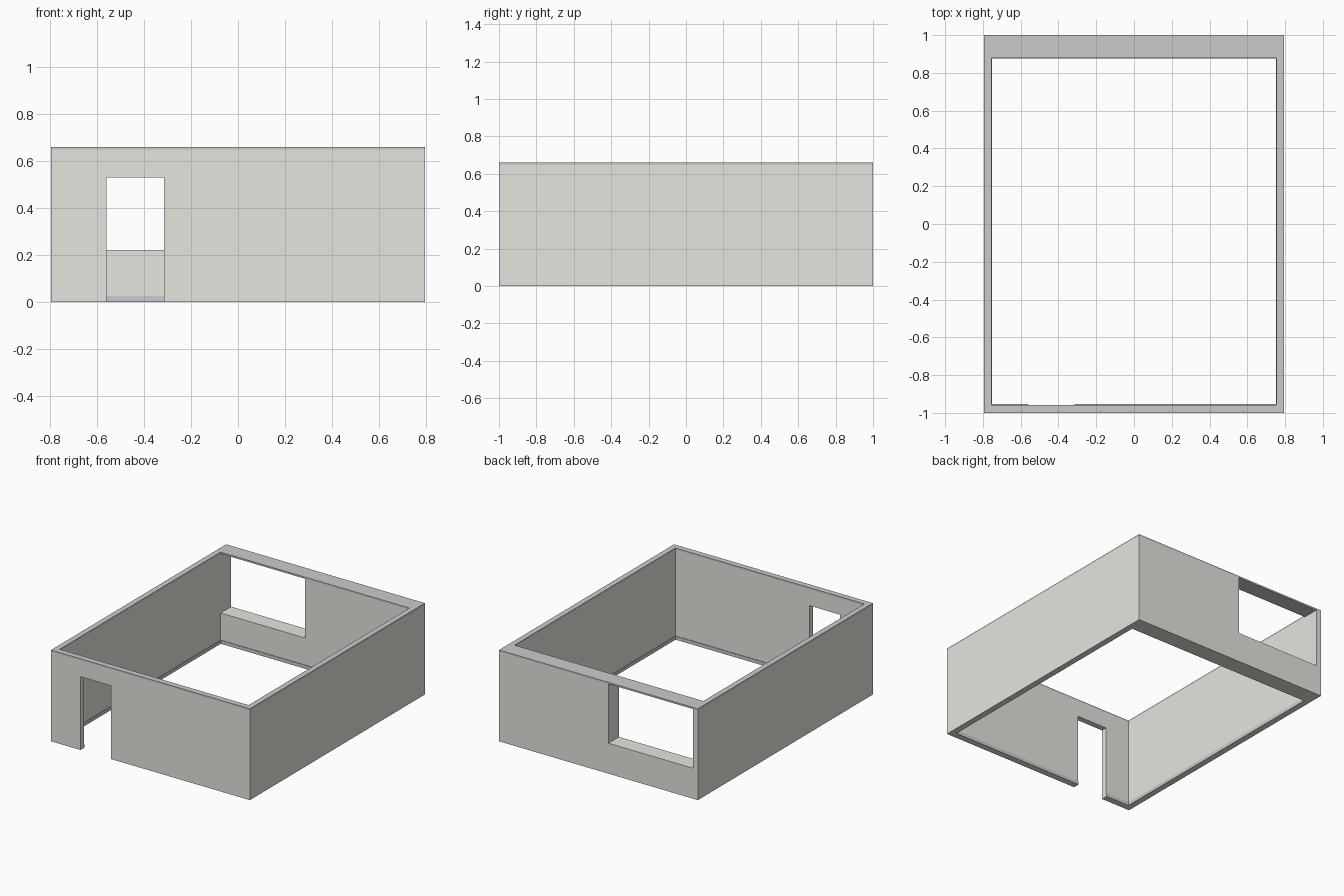
import bpy, bmesh

if "Cube" in bpy.data.objects:
    bpy.data.objects.remove(bpy.data.objects["Cube"])

W, L, H = 0.795, 1.0, 0.66             # outer half width, half length, height
IX, IY0, IY1 = 0.755, -0.958, 0.88     # inner faces of the walls
TOP = 0.648                            # underside of the cap
DOOR = (-0.56, -0.315)
WINDOW = (-IX, -0.08)


def material(name, colour):
    m = bpy.data.materials.new(name)
    m.diffuse_color = (*colour, 1)
    m.use_nodes = True
    m.node_tree.nodes["Principled BSDF"].inputs["Base Color"].default_value = m.diffuse_color
    return m


wall_mat = material("plaster", (0.80, 0.78, 0.73))
trim_mat = material("grey_trim", (0.56, 0.56, 0.56))


def box(name, x, y, z, mat=None):
    bm = bmesh.new()
    bmesh.ops.create_cube(bm, size=1)
    for v in bm.verts:
        v.co = [r[0] if c < 0 else r[1] for r, c in zip((x, y, z), v.co)]
    mesh = bpy.data.meshes.new(name)
    bm.to_mesh(mesh)
    bm.free()
    obj = bpy.data.objects.new(name, mesh)
    bpy.context.collection.objects.link(obj)
    if mat:
        mesh.materials.append(mat)
    return obj


def cut(obj, name, x, y, z):
    cutter = box(name, x, y, z)
    cutter.hide_render = True
    cutter.display_type = 'WIRE'
    cutter.hide_set(True)
    mod = obj.modifiers.new(name, 'BOOLEAN')
    mod.operation = 'DIFFERENCE'
    mod.solver = 'EXACT'
    mod.object = cutter


# Walls: hollow shell with a doorway in front and a window up to the cap at the back
walls = box("walls", (-W, W), (-L, L), (0, TOP), wall_mat)
cut(walls, "room_cutter", (-IX, IX), (IY0, IY1), (-0.2, 1))
cut(walls, "door_cutter", DOOR, (-1.2, -0.8), (-0.2, 0.53))
cut(walls, "window_cutter", WINDOW, (0.7, 1.2), (0.22, 1))

# Cap running round the top of the walls
cap = box("wall_cap", (-W, W), (-L, L), (TOP, H), trim_mat)
cut(cap, "cap_cutter", (-IX, IX), (IY0, IY1), (0.3, 1))

# Skirting round the inside, interrupted at the door
T = 0.004
skirting = box("skirting", (-IX, IX), (IY0, IY1), (0, 0.025), trim_mat)
cut(skirting, "skirting_cutter", (-IX + T, IX - T), (IY0 + T, IY1 - T), (-0.2, 0.2))
cut(skirting, "skirting_door_cutter", DOOR, (-1.2, -0.8), (-0.2, 0.2))
